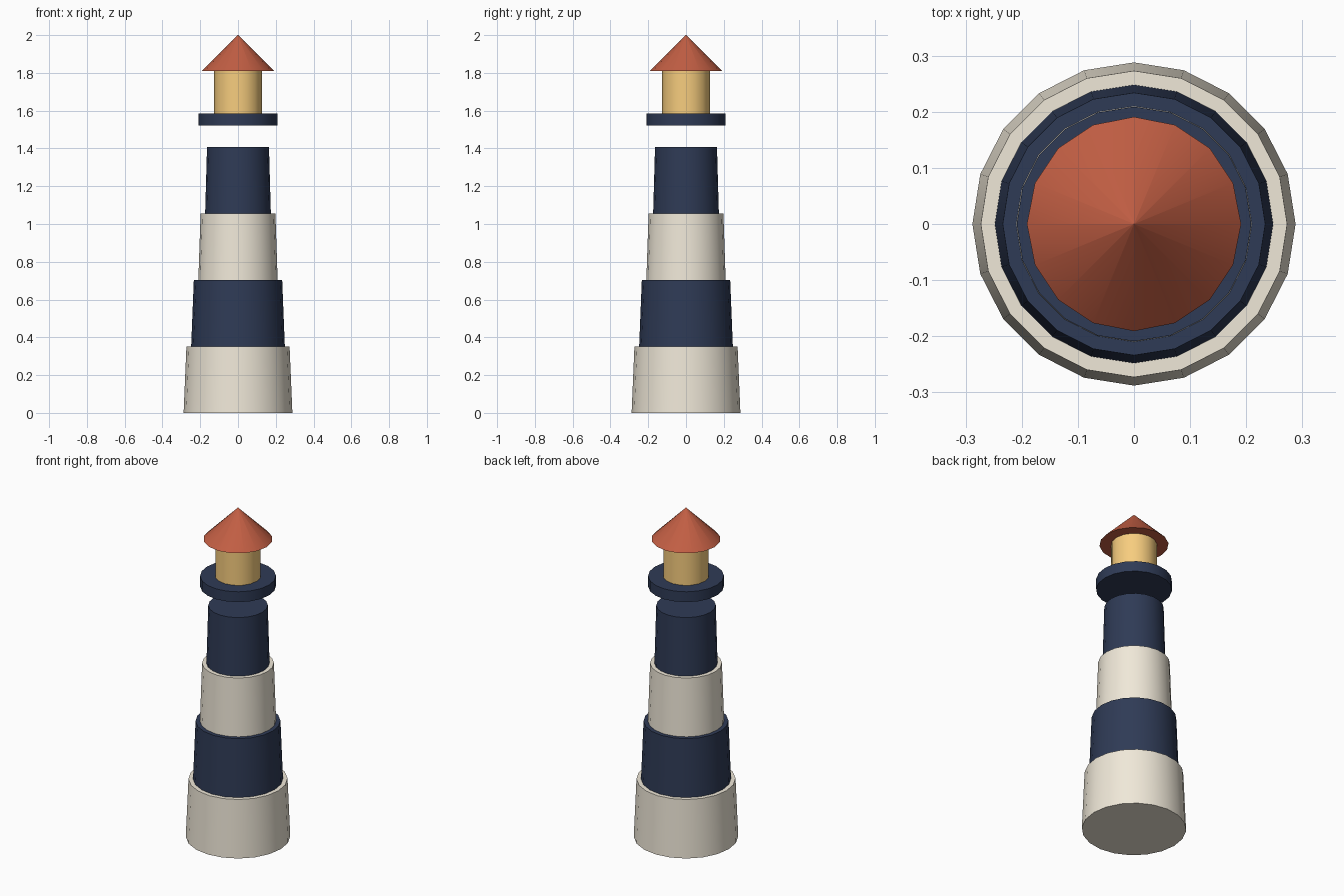
import bpy, math

if "Cube" in bpy.data.objects:
    bpy.data.objects.remove(bpy.data.objects["Cube"])


def material(name, rgb):
    m = bpy.data.materials.new(name)
    m.diffuse_color = (*rgb, 1)
    m.use_nodes = True
    m.node_tree.nodes["Principled BSDF"].inputs["Base Color"].default_value = m.diffuse_color
    return m


cream = material("cream", (0.87, 0.81, 0.69))
navy = material("navy", (0.028, 0.043, 0.092))
amber = material("amber", (0.93, 0.61, 0.21))
red = material("red", (0.54, 0.113, 0.057))


def frustum(name, sides, r_bottom, r_top, z0, z1, mat):
    """Capped round section with one vertex on the +x axis."""
    bpy.ops.mesh.primitive_cone_add(vertices=sides, radius1=r_bottom, radius2=r_top,
                                    depth=z1 - z0, location=(0, 0, (z0 + z1) / 2))
    ob = bpy.context.object
    ob.name = name
    ob.data.materials.append(mat)
    bpy.ops.object.shade_smooth_by_angle(angle=math.radians(30))
    return ob


# Four stepped, tapering tower bands in alternating colours
band_h = 1.407 / 4
radii = [(0.288, 0.273), (0.248, 0.234), (0.210, 0.198), (0.174, 0.164)]
for i, (rb, rt) in enumerate(radii):
    frustum(f"tower_band_{i + 1}", 20, rb, rt, i * band_h, (i + 1) * band_h,
            navy if i % 2 else cream)

# Gallery deck, lantern room and roof (tiny tip keeps the roof shading radial)
frustum("gallery", 20, 0.209, 0.209, 1.522, 1.585, navy)
frustum("lantern", 16, 0.126, 0.126, 1.585, 1.81, amber)
frustum("roof", 16, 0.191, 0.0006, 1.81, 2.0, red)
